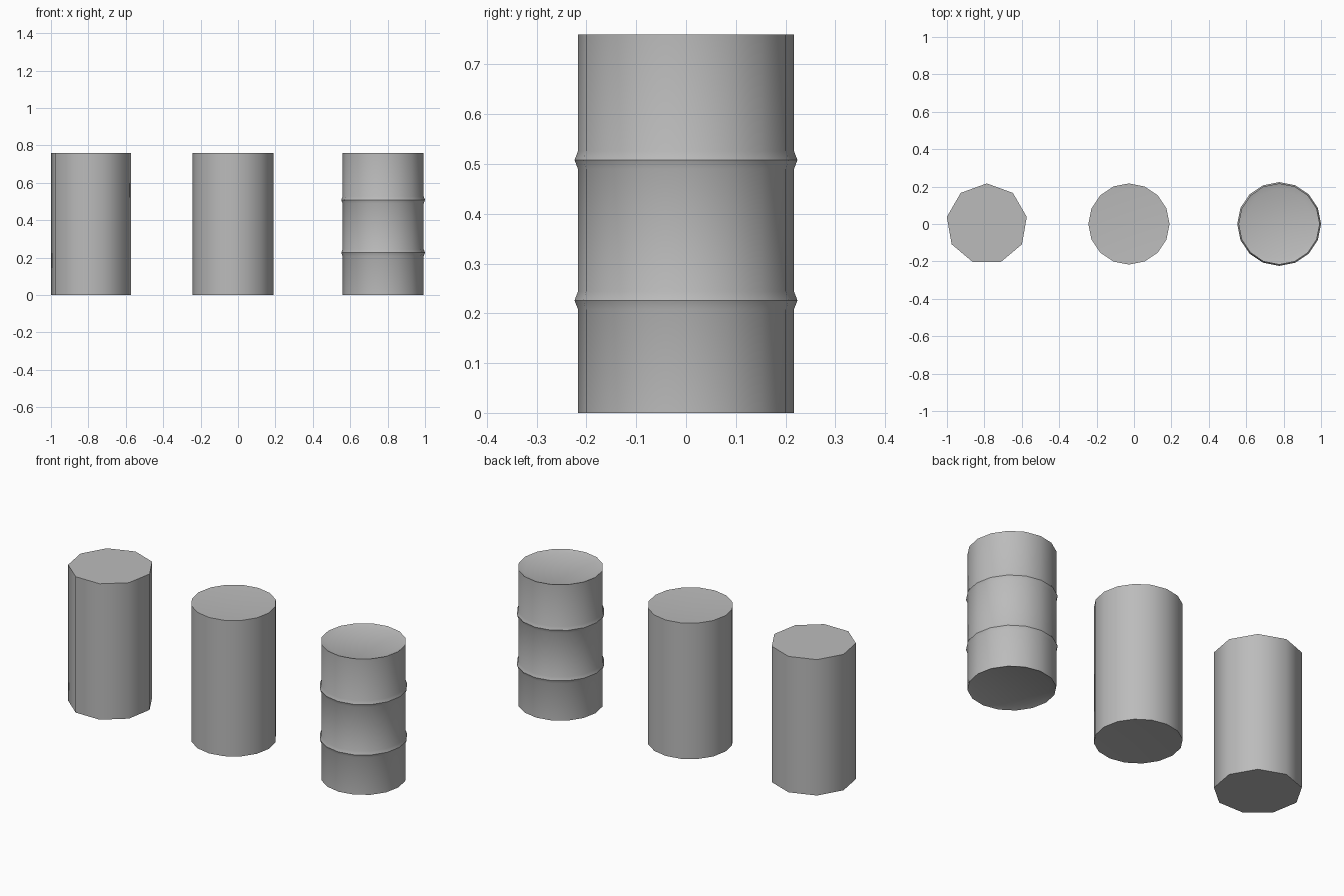
import bpy, bmesh
from math import sin, cos, pi

cube = bpy.data.objects.get("Cube")
if cube:
    bpy.data.objects.remove(cube)

HEIGHT, RADIUS = 0.76, 0.217

steel = bpy.data.materials.new("grey steel")
steel.use_nodes = True
GREY = (0.5, 0.5, 0.5, 1)
steel.diffuse_color = GREY
steel.node_tree.nodes["Principled BSDF"].inputs["Base Color"].default_value = GREY


def ring(bm, sides, radius, z):
    """Loop of vertices, the first one at the back."""
    return [bm.verts.new((radius * cos(pi / 2 + 2 * pi * i / sides),
                          radius * sin(pi / 2 + 2 * pi * i / sides), z))
            for i in range(sides)]


def flat_lid(bm, rim, inward):
    bm.faces.new(rim)


def dished_lid(bm, rim, inward):
    centre = bm.verts.new((0, 0, rim[0].co.z + 0.012 * inward))
    for a, b in zip(rim, rim[1:] + rim[:1]):
        bm.faces.new((a, b, centre))


def recessed_lid(bm, rim, inward):
    # Coarser sunken disc joined to the rim by a sloped band
    n, m = len(rim), 9
    disc = ring(bm, m, 0.19, rim[0].co.z + 0.01 * inward)
    bm.faces.new(disc)
    i = j = 0
    while i < n or j < m:
        if j == m or (i < n and (i + 0.5) / n <= (j + 0.5) / m):
            bm.faces.new((rim[i % n], rim[(i + 1) % n], disc[j % m]))
            i += 1
        else:
            bm.faces.new((rim[i % n], disc[(j + 1) % m], disc[j % m]))
            j += 1


def barrel(name, x, sides, profile, lid, angle):
    bm = bmesh.new()
    loops = [ring(bm, sides, r, z) for r, z in profile]
    for low, high in zip(loops, loops[1:]):
        for i in range(sides):
            k = (i + 1) % sides
            bm.faces.new((low[i], low[k], high[k], high[i]))
    lid(bm, loops[0], 1)
    lid(bm, loops[-1], -1)
    bmesh.ops.recalc_face_normals(bm, faces=bm.faces)
    mesh = bpy.data.meshes.new(name)
    bm.to_mesh(mesh)
    bm.free()
    mesh.materials.append(steel)
    obj = bpy.data.objects.new(name, mesh)
    obj.location.x = x
    bpy.context.collection.objects.link(obj)
    bpy.ops.object.select_all(action="DESELECT")
    obj.select_set(True)
    bpy.context.view_layer.objects.active = obj
    bpy.ops.object.shade_smooth_by_angle(angle=angle)


plain = [(RADIUS, 0), (RADIUS, HEIGHT)]

# Side profile with two raised hoops
hooped = [(RADIUS, 0)]
for z in (0.226, 0.508):
    hooped += [(RADIUS, z - 0.018), (0.224, z), (RADIUS, z + 0.018)]
hooped.append((RADIUS, HEIGHT))

barrel("simple_barrel", -0.787, 9, plain, flat_lid, pi / 4)
barrel("plain_barrel", -0.027, 16, plain, dished_lid, pi / 6)
barrel("hooped_barrel", 0.776, 16, hooped, recessed_lid, 0.4)
